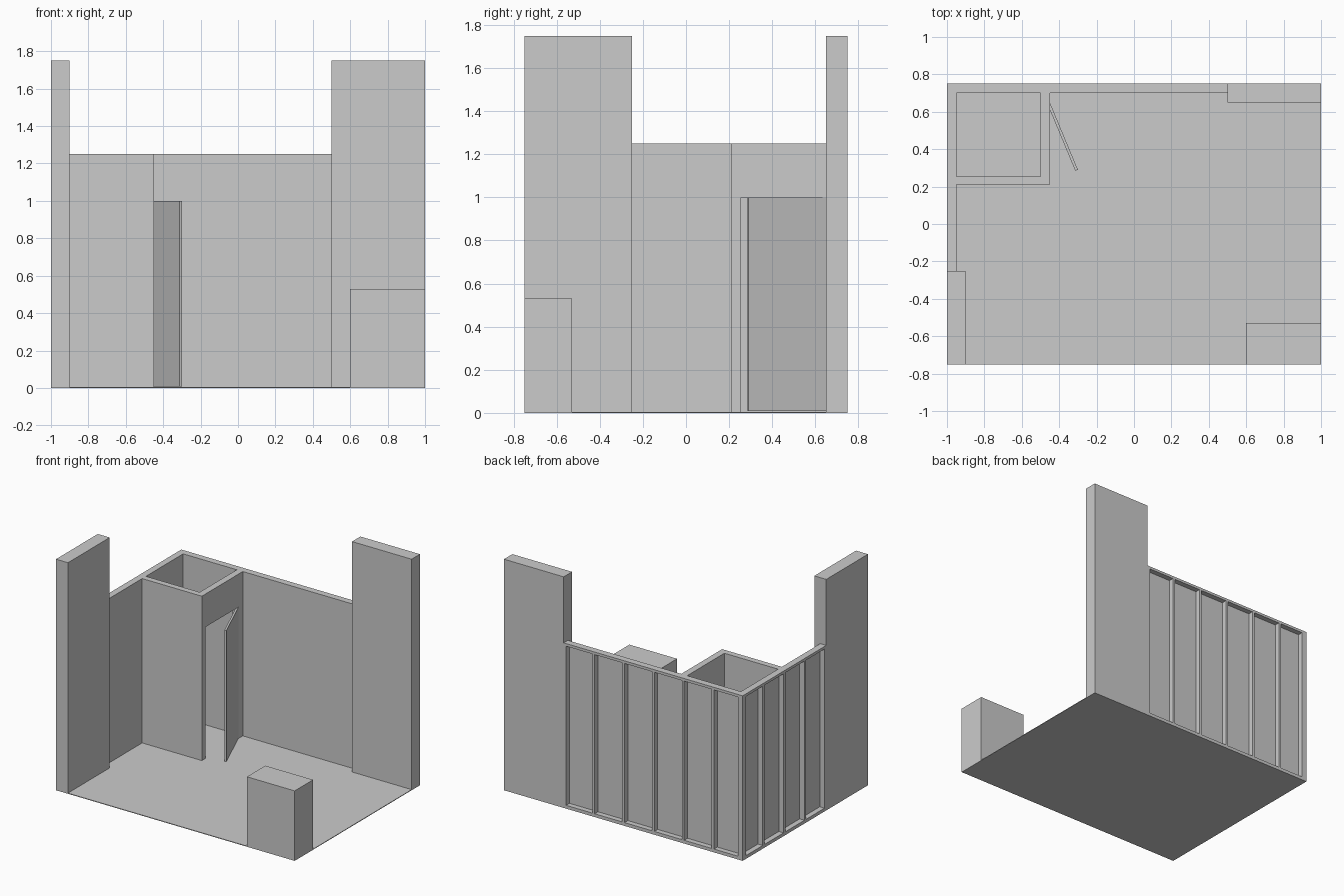
import bpy, bmesh, math
from mathutils import Matrix

if "Cube" in bpy.data.objects:
    bpy.data.objects.remove(bpy.data.objects["Cube"])

H, T = 1.25, 0.05        # low wall height, wall thickness
SHEET, STUD = 0.01, 0.02  # wall board thickness, stud width
FLOOR = 0.005


def prism(name, pts, z0, z1):
    """Extrude a flat outline from z0 up to z1."""
    bm = bmesh.new()
    face = bm.faces.new([bm.verts.new((x, y, z0)) for x, y in pts])
    ext = bmesh.ops.extrude_face_region(bm, geom=[face])
    verts = [g for g in ext["geom"] if isinstance(g, bmesh.types.BMVert)]
    bmesh.ops.translate(bm, verts=verts, vec=(0, 0, z1 - z0))
    bmesh.ops.recalc_face_normals(bm, faces=bm.faces)
    me = bpy.data.meshes.new(name)
    bm.to_mesh(me)
    bm.free()
    ob = bpy.data.objects.new(name, me)
    bpy.context.collection.objects.link(ob)
    return ob


def box(name, x0, x1, y0, y1, z0, z1):
    return prism(name, [(x0, y0), (x1, y0), (x1, y1), (x0, y1)], z0, z1)


# Floor
box("floor", -1, 1, -0.75, 0.75, 0, FLOOR)

# Inner boards of the two framed walls
box("back_wall_board", -0.95, 0.5, 0.70, 0.70 + SHEET, FLOOR, H)
box("left_wall_board", -0.95 - SHEET, -0.95, -0.25, 0.70 + SHEET, FLOOR, H)

# Top and bottom plates
for label, z0, z1 in (("bottom", FLOOR, FLOOR + STUD), ("top", H - STUD, H)):
    box(f"back_{label}_plate", -1, 0.5, 0.70 + SHEET, 0.75, z0, z1)
    box(f"left_{label}_plate", -1, -0.95 - SHEET, -0.25, 0.70 + SHEET, z0, z1)

# Studs every quarter unit, end studs kept inside the wall
z0, z1 = FLOOR + STUD, H - STUD
for i in range(7):
    x = min(max(-1 + 0.25 * i, -1 + STUD / 2), 0.5 - STUD / 2)
    w = 2 * STUD if i == 0 else STUD   # corner post fills the corner
    x0 = x - STUD / 2
    box(f"back_stud_{i}", x0, x0 + w, 0.70 + SHEET, 0.75, z0, z1)
for i in range(4):
    y = max(-0.25 + 0.25 * i, -0.25 + STUD / 2)
    box(f"left_stud_{i}", -1, -0.95 - SHEET, y - STUD / 2, y + STUD / 2, z0, z1)

# Closet walls with a doorway on the right side
box("closet_front_wall", -0.95, -0.45, 0.21, 0.255, FLOOR, H)
box("closet_door_jamb", -0.50, -0.45, 0.65, 0.70, FLOOR, H)
box("closet_door_header", -0.50, -0.45, 0.255, 0.65, 1.0, H)

# Open door leaf, hinged at the rear jamb
door = box("closet_door", 0, 0.39, -0.015, 0, 0.008, 1.0)
door.data.transform(Matrix.Translation((-0.45, 0.65, 0)) @
                    Matrix.Rotation(math.atan2(-0.36, 0.15), 4, 'Z'))

# Tall solid end panels
box("left_tall_panel", -1, -0.9, -0.75, -0.25, FLOOR, 1.75)
box("back_tall_panel", 0.5, 1, 0.65, 0.75, FLOOR, 1.75)

# Counter box in the front right corner
box("counter", 0.6, 1, -0.75, -0.53, FLOOR, 0.53)
